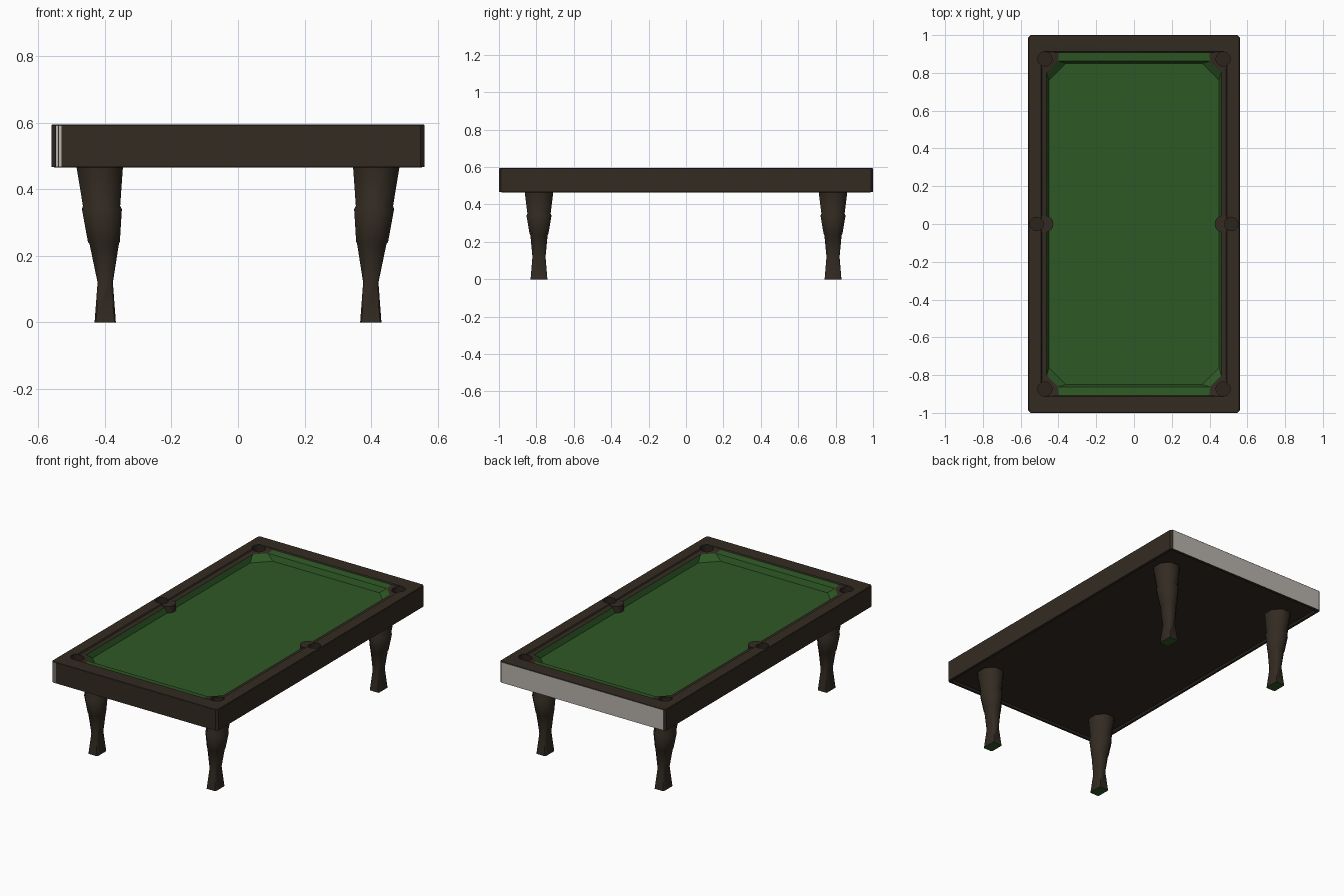
import bpy, bmesh, math

if "Cube" in bpy.data.objects:
    bpy.data.objects.remove(bpy.data.objects["Cube"])


def material(name, rgb):
    m = bpy.data.materials.new(name)
    m.diffuse_color = (*rgb, 1)
    m.use_nodes = True
    m.node_tree.nodes["Principled BSDF"].inputs["Base Color"].default_value = m.diffuse_color
    return m


WOOD = material("dark wood", (0.033, 0.024, 0.016))
FELT = material("green felt", (0.027, 0.098, 0.018))
PALE = material("pale end panel", (0.48, 0.45, 0.41))
HOLE = material("pocket brown", (0.024, 0.017, 0.012))
MATS = [WOOD, FELT, PALE, HOLE]


def make_object(name, bm):
    bmesh.ops.recalc_face_normals(bm, faces=bm.faces)
    me = bpy.data.meshes.new(name)
    bm.to_mesh(me)
    bm.free()
    for m in MATS:
        me.materials.append(m)
    ob = bpy.data.objects.new(name, me)
    bpy.context.collection.objects.link(ob)
    return ob


def select(ob):
    bpy.ops.object.select_all(action='DESELECT')
    ob.select_set(True)
    bpy.context.view_layer.objects.active = ob


def octagon(bm, hx, hy, cx, cy, z, ox=0, oy=0):
    """Rectangle loop with corners cut by cx and cy."""
    pts = [(hx, -hy + cy), (hx, hy - cy), (hx - cx, hy), (-hx + cx, hy),
           (-hx, hy - cy), (-hx, -hy + cy), (-hx + cx, -hy), (hx - cx, -hy)]
    return [bm.verts.new((x + ox, y + oy, z)) for x, y in pts]


def bridge(bm, a, b):
    return [bm.faces.new((a[i], a[(i + 1) % 8], b[(i + 1) % 8], b[i])) for i in range(8)]


# Table body: underside, outer walls, rail top, cushions and playing field
bm = bmesh.new()
spec = [(0.535, 0.975, 0.012, 0.475), (0.545, 0.985, 0.012, 0.465),
        (0.56, 1.0, 0.012, 0.467), (0.56, 1.0, 0.012, 0.592),
        (0.557, 0.997, 0.012, 0.595),
        (0.492, 0.912, 0.015, 0.595), (0.488, 0.908, 0.09, 0.588),
        (0.462, 0.862, 0.06, 0.583), (0.45, 0.85, 0.09, 0.55)]
loops = [octagon(bm, hx, hy, c, c, z) for hx, hy, c, z in spec]
bm.faces.new(loops[0])
for k in range(len(loops) - 1):
    for i, f in enumerate(bridge(bm, loops[k], loops[k + 1])):
        if k == 2 and i == 2:
            f.material_index = 2                     # pale back wall
        if k == 7 or (k == 6 and i in (2, 6)):
            f.material_index = 1                     # felt cushions
bm.faces.new(loops[-1]).material_index = 1
body = make_object("table_body", bm)


def cylinder(bm, r, x, y, z0, z1, mat):
    res = bmesh.ops.create_cone(bm, cap_ends=True, segments=20, radius1=r, radius2=r, depth=z1 - z0)
    bmesh.ops.translate(bm, verts=res['verts'], vec=(x, y, (z0 + z1) / 2))
    for f in {f for v in res['verts'] for f in v.link_faces}:
        f.material_index = mat


# Side pocket aprons
bm = bmesh.new()
for s in (-1, 1):
    cylinder(bm, 0.045, s * 0.472, 0, 0.53, 0.59, 0)
aprons = make_object("side_pocket_aprons", bm)

# Pocket holes cut through the rails
bm = bmesh.new()
for s in (-1, 1):
    cylinder(bm, 0.036, s * 0.515, 0, 0.515, 0.7, 3)
    for t in (-1, 1):
        cylinder(bm, 0.038, s * 0.472, t * 0.873, 0.515, 0.7, 3)
cutter = make_object("pocket_cutter", bm)
cutter.hide_render = True
for ob in (body, aprons):
    mod = ob.modifiers.new("pockets", 'BOOLEAN')
    mod.operation = 'DIFFERENCE'
    mod.solver = 'EXACT'
    mod.object = cutter
    select(ob)
    bpy.ops.object.modifier_apply(modifier=mod.name)
    bpy.ops.object.shade_smooth_by_angle(angle=math.radians(25))
bpy.data.objects.remove(cutter)

# Pale stripes at the left end of the front wall
bm = bmesh.new()
for x, w in ((-0.544, 0.005), (-0.534, 0.007)):
    res = bmesh.ops.create_cube(bm, size=1)
    bmesh.ops.scale(bm, verts=res['verts'], vec=(w, 0.002, 0.125))
    bmesh.ops.translate(bm, verts=res['verts'], vec=(x, -1.0, 0.5295))
for f in bm.faces:
    f.material_index = 2
make_object("front_stripes", bm)

# Turned legs: z, half width x, half depth y, corner cut, outward lean
LEG = [(0, 0.032, 0.045, 0.12, 0), (0.12, 0.023, 0.035, 0.3, 0), (0.235, 0.044, 0.046, 0.55, 0.003),
       (0.242, 0.048, 0.05, 0.586, 0.004), (0.34, 0.06, 0.067, 0.586, 0.01),
       (0.35, 0.056, 0.062, 0.586, 0.011), (0.478, 0.071, 0.078, 0.586, 0.017)]
for sx, side in ((-1, "left"), (1, "right")):
    for sy, end in ((-1, "front"), (1, "back")):
        bm = bmesh.new()
        rings = [octagon(bm, hx, hy, hx * c, hy * c, z, sx * (0.399 + lean), sy * 0.786)
                 for z, hx, hy, c, lean in LEG]
        bm.faces.new(rings[0]).material_index = 1    # felt foot pad
        for a, b in zip(rings, rings[1:]):
            bridge(bm, a, b)
        bm.faces.new(rings[-1])
        leg = make_object(f"{end}_{side}_leg", bm)
        select(leg)
        bpy.ops.object.shade_smooth_by_angle(angle=math.radians(50))
